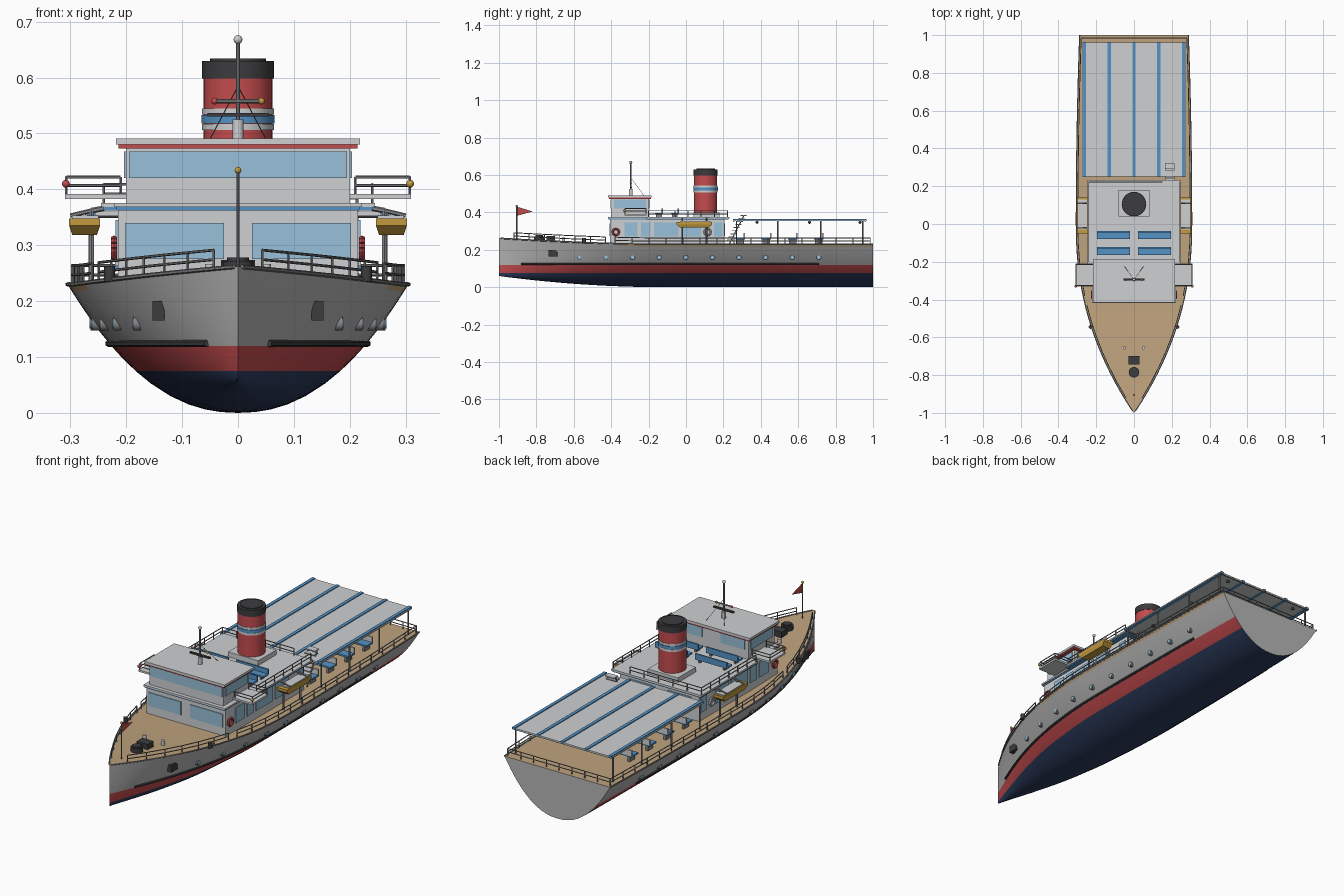
import bpy, bmesh, math
from mathutils import Vector, Matrix

if "Cube" in bpy.data.objects:
    bpy.data.objects.remove(bpy.data.objects["Cube"], do_unlink=True)

COLOURS = {
    "white": (.62, .63, .64), "hull grey": (.47, .47, .47), "deck tan": (.53, .37, .21),
    "red": (.55, .07, .075), "navy": (.025, .045, .11), "blue": (.09, .29, .56),
    "window blue": (.31, .53, .7), "dark grey": (.045, .045, .05),
    "yellow": (.55, .33, .05), "steel grey": (.24, .24, .25)}
MATS = {}
for key, rgb in COLOURS.items():
    m = bpy.data.materials.new(key)
    m.use_nodes = True
    m.diffuse_color = (*rgb, 1)
    m.node_tree.nodes["Principled BSDF"].inputs["Base Color"].default_value = (*rgb, 1)
    MATS[key] = m

parts = {}


def part(name, mat):
    """Return the mesh being gathered for a named part."""
    if name not in parts:
        parts[name] = (bmesh.new(), [mat])
    return parts[name][0]


def box(name, mat, x, y, z, taper=1):
    bm = part(name, mat)
    c = Vector((sum(x) / 2, sum(y) / 2, sum(z) / 2))
    size = (abs(x[1] - x[0]), y[1] - y[0], z[1] - z[0])
    verts = bmesh.ops.create_cube(bm, size=1)["verts"]
    for v in verts:
        k = taper if v.co.z < 0 else 1
        v.co = c + Vector((v.co.x * size[0] * k, v.co.y * size[1] * k, v.co.z * size[2]))


def rod(name, mat, a, b, r, sides=6):
    a, b = Vector(a), Vector(b)
    d = b - a
    mtx = Matrix.Translation((a + b) / 2) @ d.to_track_quat('Z', 'Y').to_matrix().to_4x4()
    bmesh.ops.create_cone(part(name, mat), cap_ends=True, segments=sides, radius1=r,
                          radius2=r, depth=d.length, matrix=mtx)


def ball(name, mat, p, r):
    bmesh.ops.create_uvsphere(part(name, mat), u_segments=12, v_segments=8, radius=r,
                              matrix=Matrix.Translation(p))


def path(name, mat, pts, r):
    for a, b in zip(pts, pts[1:]):
        rod(name, mat, a, b, r)


def rail(name, pts, h, r=.0025):
    for p in pts:
        rod(name, "steel grey", p, Vector(p) + Vector((0, 0, h)), r)
    for k in (.5, 1):
        path(name, "steel grey", [Vector(p) + Vector((0, 0, h * k)) for p in pts], r)


def span(a, b, n):
    return [a + (b - a) * i / n for i in range(n + 1)]


# Hull lines
def beam(y):
    return .305 * (1 - (-y) ** 2.2) if y < 0 else .305 - .018 * y * y


def sheer(y):
    return .23 + .032 * (max(0, -.2 - y) / .8) ** 1.5


def keel(y):
    return .06 * (max(0, -.1 - y) / .9) ** 2


def side(y, z):
    t = max(0, (z - keel(y)) / (sheer(y) - keel(y)))
    return beam(y) * t ** (1 / (2.2 + 1.2 * max(0, -.3 - y)))


# Hull, with paint bands by height
PAINT, BAND = .075, .12
bm = part("hull", "navy")
parts["hull"][1].extend(["red", "hull grey", "deck tan"])
rows = []
for y in span(-1, 1, 50):
    k, d = keel(y), sheer(y)
    zs = [k + (PAINT - k) * f for f in (0, .02, .08, .2, .4, .7, 1)]
    zs += [.098, BAND] + span(BAND, d - .012, 4)[1:] + [d]
    prof = [(-side(y, z), z) for z in reversed(zs)] + [(side(y, z), z) for z in zs[1:]]
    rows.append([bm.verts.new((x, y, z)) for x, z in prof])
for a, b in zip(rows, rows[1:]):
    for i in range(len(a) - 1):
        bm.faces.new((a[i], b[i], b[i + 1], a[i + 1]))
    bm.faces.new((a[0], a[-1], b[-1], b[0])).material_index = 3
bm.faces.new(rows[-1]).material_index = 2
for f in bm.faces:
    c = f.calc_center_median()
    if f.material_index == 0:
        top = c.z > sheer(c.y) - .01 and c.y > -.35
        f.material_index = 3 if top else 2 if c.z > BAND else 1 if c.z > PAINT else 0
bmesh.ops.remove_doubles(bm, verts=bm.verts, dist=.00005)
bmesh.ops.recalc_face_normals(bm, faces=bm.faces)

for s in (-1, 1):
    # Hull fittings
    path("rubbing_strip", "dark grey", [(s * (side(y, .124) + .002), y, .124)
                                        for y in span(-.88, .71, 24)], .006)
    path("gunwale", "steel grey", [(s * beam(y), y, sheer(y)) for y in span(-.99, 1, 40)], .004)
    for y in span(-.57, .71, 9):
        x = side(y, .16)
        rod("porthole_rim", "steel grey", (s * (x - .02), y, .16), (s * (x + .005), y, .16), .013, 14)
        rod("porthole_glass", "window blue", (s * x, y, .16), (s * (x + .007), y, .16), .009, 14)
    ax = side(-.71, .18)
    box("anchor", "dark grey", (s * (ax - .01), s * (ax + .012)), (-.735, -.685), (.165, .2))

    # Deck rails
    for y0, y1, n in ((-.92, -.43, 6), (-.38, .985, 15)):
        rail("deck_rail", [(s * (beam(y) - .008), y, sheer(y)) for y in span(y0, y1, n)], .034)

    # Cabin windows, life rings and bow bollards
    box("cabin_window", "window blue", (s * .025, s * .202), (-.409, -.4), (.275, .34))
    box("cabin_window", "window blue", (s * .04, s * .17), (.2, .209), (.275, .34))
    for y in ((-.33, -.26), (-.24, -.19), (-.17, -.04), (-.02, .08), (.15, .195)):
        box("cabin_window", "window blue", (s * .21, s * .219), y, (.27, .345))
    for y, mat, name in ((-.375, "red", "life_ring"), (.115, "white", "spare_life_ring")):
        ring = [(s * .222, y + .017 * math.cos(a), .295 + .017 * math.sin(a))
                for a in span(0, math.tau, 14)]
        path(name, mat, ring, .006)
    rod("small_bollard", "white", (s * .05, -.655, .24), (s * .05, -.655, .266), .009, 12)
    rod("side_bollard", "dark grey", (s * .23, -.545, .235), (s * .23, -.545, .262), .01, 12)

    # Lifeboat and davits
    box("lifeboat", "yellow", (s * .247, s * .302), (-.05, .14), (.318, .335), .8)
    box("lifeboat", "yellow", (s * .247, s * .302), (-.05, .14), (.335, .348))
    box("lifeboat_cover", "white", (s * .25, s * .297), (-.03, .13), (.347, .353))
    for y in (-.02, .11):
        path("davit", "steel grey", [(s * .262, y, .23), (s * .262, y, .362), (s * .24, y, .366)], .005)
        path("davit", "steel grey", [(s * .262, y, .362), (s * .3, y, .353)], .004)

    # Bridge wing with rail and side light
    box("bridge_wing", "white", (s * .2, s * .31), (-.33, -.21), (.383, .392))
    rail("wing_rail", [(s * x, y, .392) for x, y in
                       ((.21, -.325), (.307, -.325), (.307, -.215), (.21, -.215))], .03)
    lamp = "yellow" if s > 0 else "red"
    ball("wing_light_" + lamp, lamp, (s * .308, -.33, .41), .007)
    ball("mast_light_" + lamp, lamp, (s * .042, -.295, .558), .006)
    rod("mast_stay", "steel grey", (0, -.295, .585), (s * .05, -.225, .49), .001)

    # Bridge side windows and upper deck rail
    box("bridge_window", "window blue", (s * .195, s * .204), (-.385, -.215), (.42, .468))
    box("bridge_window", "window blue", (s * .05, s * .18), (-.2, -.196), (.42, .468))
    rail("upper_rail", [(s * .24, y, .375) for y in span(-.2, .222, 6)], .034)

    # Upper deck and stern benches
    for y in (-.145, -.06):
        box("upper_bench", "blue", (s * .022, s * .195), (y - .02, y + .02), (.39, .398))
        box("upper_bench", "blue", (s * .022, s * .195), (y + .014, y + .022), (.395, .42))
        for x in (.04, .175):
            box("bench_leg", "steel grey", (s * (x - .004), s * (x + .004)), (y - .015, y + .015), (.374, .391))
    for y in span(.29, .71, 3):
        box("stern_bench_seat", "blue", (s * .07, s * .22), (y - .025, y + .025), (.256, .264))
        box("stern_bench_back", "white", (s * .07, s * .22), (y + .018, y + .026), (.262, .29))
        for x in (.09, .2):
            box("bench_leg", "steel grey", (s * (x - .006), s * (x + .006)), (y - .02, y + .02), (.229, .257))

    # Awning posts and lamps
    for y in (.27, .49, .72, .945):
        rod("awning_post", "steel grey", (s * .264, y, .23), (s * .264, y, .356), .004)
    for y in (.38, .66, .93):
        ball("awning_lamp", "dark grey", (s * .2, y, .347), .008)

# Stern rail
rail("deck_rail", [(x, .985, .23) for x in span(-.278, .278, 8)], .034)

# Main cabin and upper deck
box("cabin", "white", (-.215, .215), (-.405, .205), (.225, .366))
for name, mat, grow, z in (("deck_trim", "blue", -.004, (.362, .368)),
                           ("upper_deck", "white", 0, (.368, .376))):
    box(name, mat, (-.245 - grow, .245 + grow), (-.21, .232 + grow), z)
    box(name, mat, (-.222 - grow, .222 + grow), (-.418 - grow, -.21), z)
rail("upper_rail", [(x, .222, .375) for x in span(-.24, .15, 5)], .034)

# Bridge house and roof
box("bridge", "white", (-.2, .2), (-.4, -.2), (.374, .476))
box("bridge_window", "window blue", (-.195, .195), (-.404, -.398), (.42, .468))
box("roof_trim", "red", (-.214, .214), (-.412, -.188), (.473, .48))
box("bridge_roof", "white", (-.218, .218), (-.416, -.184), (.48, .491))

# Mast
rod("mast_base", "white", (0, -.295, .49), (0, -.295, .525), .01, 12)
rod("mast", "steel grey", (0, -.295, .49), (0, -.295, .668), .0035, 8)
ball("mast_ball", "white", (0, -.295, .668), .008)
rod("mast_crossbar", "steel grey", (-.042, -.295, .558), (.042, -.295, .558), .004)
box("radar_bar", "dark grey", (-.055, .055), (-.3, -.288), (.53, .537))

# Funnel with bands
box("funnel_base", "white", (-.082, .082), (.04, .18), (.375, .4))
for name, mat, z0, z1, r in (("funnel", "red", .39, .6, .062),
                             ("funnel_lower_band", "white", .506, .517, .064),
                             ("funnel_blue_band", "blue", .518, .533, .065),
                             ("funnel_upper_band", "white", .534, .545, .064),
                             ("funnel_cap", "dark grey", .598, .63, .064),
                             ("funnel_mouth", "dark grey", .628, .634, .05)):
    rod(name, mat, (0, .105, z0), (0, .105, z1), r, 32)

# Stairs beside the awning
for i in range(9):
    y, z = .235 + i * .009, .25 + i * .0165
    box("stair_tread", "white", (.165, .215), (y - .016, y + .016), (z, z + .005))
for x in (.167, .213):
    rod("stair_stringer", "steel grey", (x, .232, .232), (x, .31, .385), .003)

# Awning with stripes
box("awning", "white", (-.274, .274), (.252, .962), (.354, .36))
for x in span(-.262, .262, 4):
    box("awning_stripe", "blue", (x - .008, x + .008), (.25, .964), (.353, .364))
for y in (.256, .958):
    rod("awning_bar", "steel grey", (-.27, y, .353), (.27, y, .353), .004)

# Foredeck gear and pennant
rod("capstan", "dark grey", (0, -.785, .25), (0, -.785, .272), .028, 20)
rod("capstan_top", "dark grey", (0, -.785, .27), (0, -.785, .278), .02, 20)
box("windlass", "dark grey", (-.03, .03), (-.745, -.7), (.245, .274))
rod("flagpole", "steel grey", (0, -.905, .25), (0, -.905, .432), .003, 8)
ball("flagpole_ball", "yellow", (0, -.905, .434), .006)
flag = part("pennant", "red")
flag.faces.new([flag.verts.new((0, *p)) for p in ((-.903, .43), (-.903, .382), (-.82, .405))])

# Turn the gathered meshes into objects
for name, (bm, mats) in parts.items():
    me = bpy.data.meshes.new(name)
    bm.to_mesh(me)
    bm.free()
    for key in mats:
        me.materials.append(MATS[key])
    ob = bpy.data.objects.new(name, me)
    bpy.context.collection.objects.link(ob)
    ob.select_set(True)
    bpy.context.view_layer.objects.active = ob
bpy.ops.object.shade_smooth_by_angle(angle=math.radians(35))
